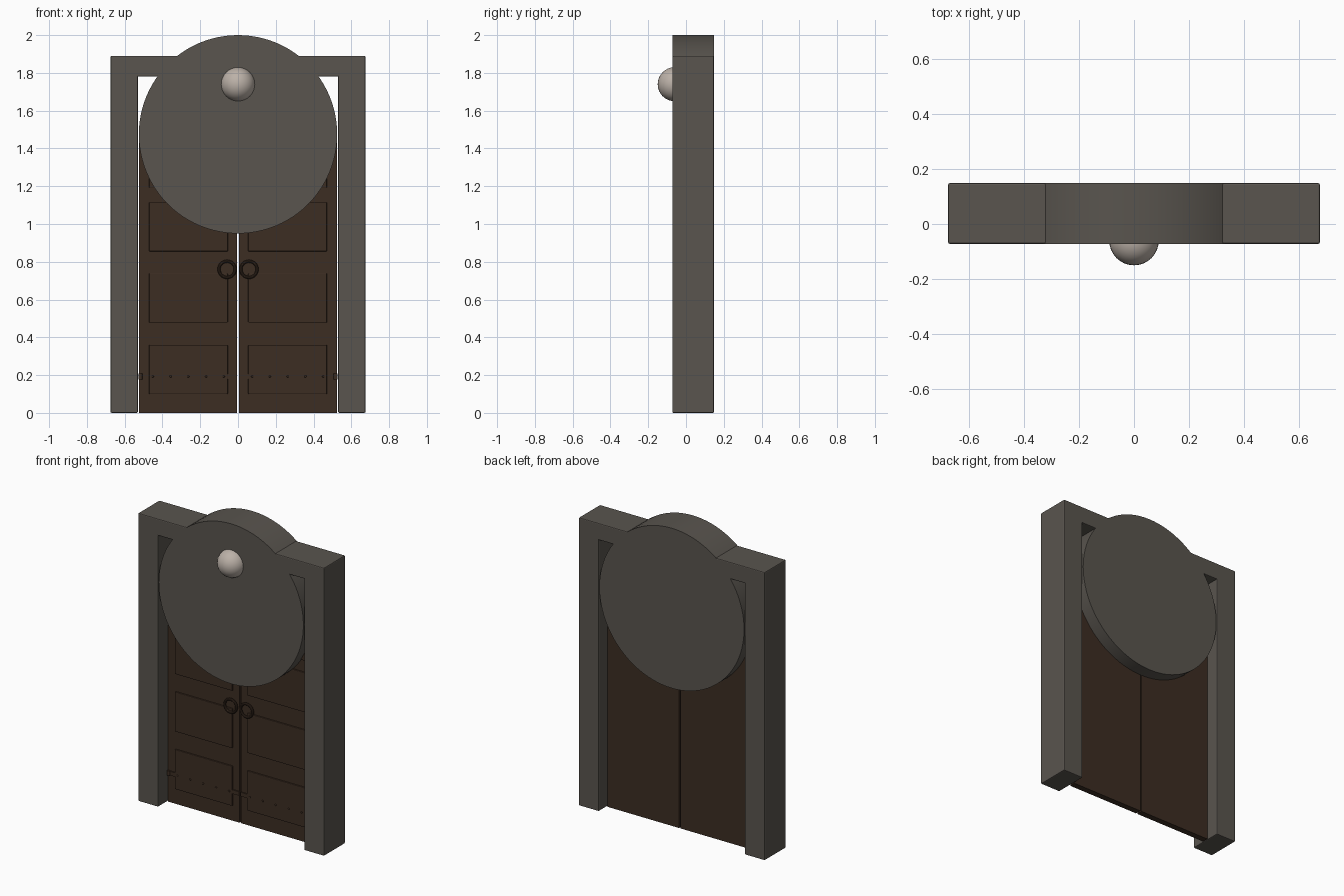
import bpy
import math

cube = bpy.data.objects.get("Cube")
if cube:
    bpy.data.objects.remove(cube, do_unlink=True)


def make_material(name, rgb):
    mat = bpy.data.materials.new(name)
    mat.use_nodes = True
    mat.diffuse_color = (*rgb, 1)
    mat.node_tree.nodes["Principled BSDF"].inputs["Base Color"].default_value = (*rgb, 1)
    return mat


stone = make_material("grey stone", (0.1, 0.09, 0.077))
wood = make_material("dark brown wood", (0.045, 0.026, 0.016))
pale = make_material("pale stone", (0.5, 0.44, 0.39))


def finish(name, mat, smooth=False):
    obj = bpy.context.object
    obj.name = name
    obj.data.materials.append(mat)
    if smooth:
        bpy.ops.object.shade_smooth_by_angle(angle=math.radians(35))
    return obj


def box(name, x, y, z, mat, bevel=0.0):
    """Box from (min, max) ranges on each axis."""
    bpy.ops.mesh.primitive_cube_add(size=1, location=[sum(r) / 2 for r in (x, y, z)])
    obj = bpy.context.object
    obj.scale = [r[1] - r[0] for r in (x, y, z)]
    bpy.ops.object.transform_apply(location=False, rotation=False, scale=True)
    if bevel:
        mod = obj.modifiers.new("soft edges", "BEVEL")
        mod.width = bevel
        mod.segments = 2
    return finish(name, mat)


def span(side, inner, outer):
    return tuple(sorted((side * inner, side * outer)))


DEPTH = (-0.072, 0.148)
DOOR_FRONT, DOOR_BACK = 0.025, 0.065
PANEL_ROWS = ((0.10, 0.36), (0.478, 0.738), (0.855, 1.115), (1.193, 1.43))

# Stone frame
box("lintel", (-0.675, 0.675), DEPTH, (1.78, 1.89), stone, 0.006)
bpy.ops.mesh.primitive_cylinder_add(
    vertices=96, radius=0.525, depth=DEPTH[1] - DEPTH[0],
    location=(0, sum(DEPTH) / 2, 1.475), rotation=(math.pi / 2, 0, 0))
finish("round_stone_disc", stone, True)

# Pale ball set into the disc
bpy.ops.mesh.primitive_uv_sphere_add(
    segments=32, ring_count=16, radius=0.09, location=(0, -0.06, 1.74))
finish("ball_ornament", pale, True)

for side, label in ((-1, "right"), (1, "left")):
    box(label + "_jamb", span(side, 0.53, 0.675), DEPTH, (0, 1.89), stone, 0.006)

    # Door leaf with raised panels
    box(label + "_door", span(side, 0.005, 0.524), (DOOR_FRONT, DOOR_BACK), (0, 1.5), wood)
    for i, row in enumerate(PANEL_ROWS):
        box(f"{label}_panel_{i + 1}", span(side, 0.054, 0.471),
            (DOOR_FRONT - 0.01, DOOR_FRONT + 0.01), row, wood, 0.004)

    # Hinge strap, barrel and studs
    box(label + "_hinge_strap", span(side, 0.005, 0.524),
        (DOOR_FRONT - 0.007, DOOR_FRONT + 0.005), (0.18, 0.206), wood)
    bpy.ops.mesh.primitive_cylinder_add(
        vertices=12, radius=0.011, depth=0.03, location=(side * 0.517, DOOR_FRONT - 0.004, 0.193))
    finish(label + "_hinge_barrel", wood, True)
    for i in range(5):
        bpy.ops.mesh.primitive_uv_sphere_add(
            segments=10, ring_count=6, radius=0.006,
            location=(side * (0.075 + 0.094 * i), DOOR_FRONT - 0.01, 0.193))
        finish(f"{label}_stud_{i + 1}", wood, True)

    # Ring handle
    bpy.ops.mesh.primitive_torus_add(
        major_radius=0.043, minor_radius=0.008, major_segments=32, minor_segments=10,
        location=(side * 0.058, DOOR_FRONT - 0.018, 0.76), rotation=(math.pi / 2, 0, 0))
    finish(label + "_ring_handle", wood, True)
